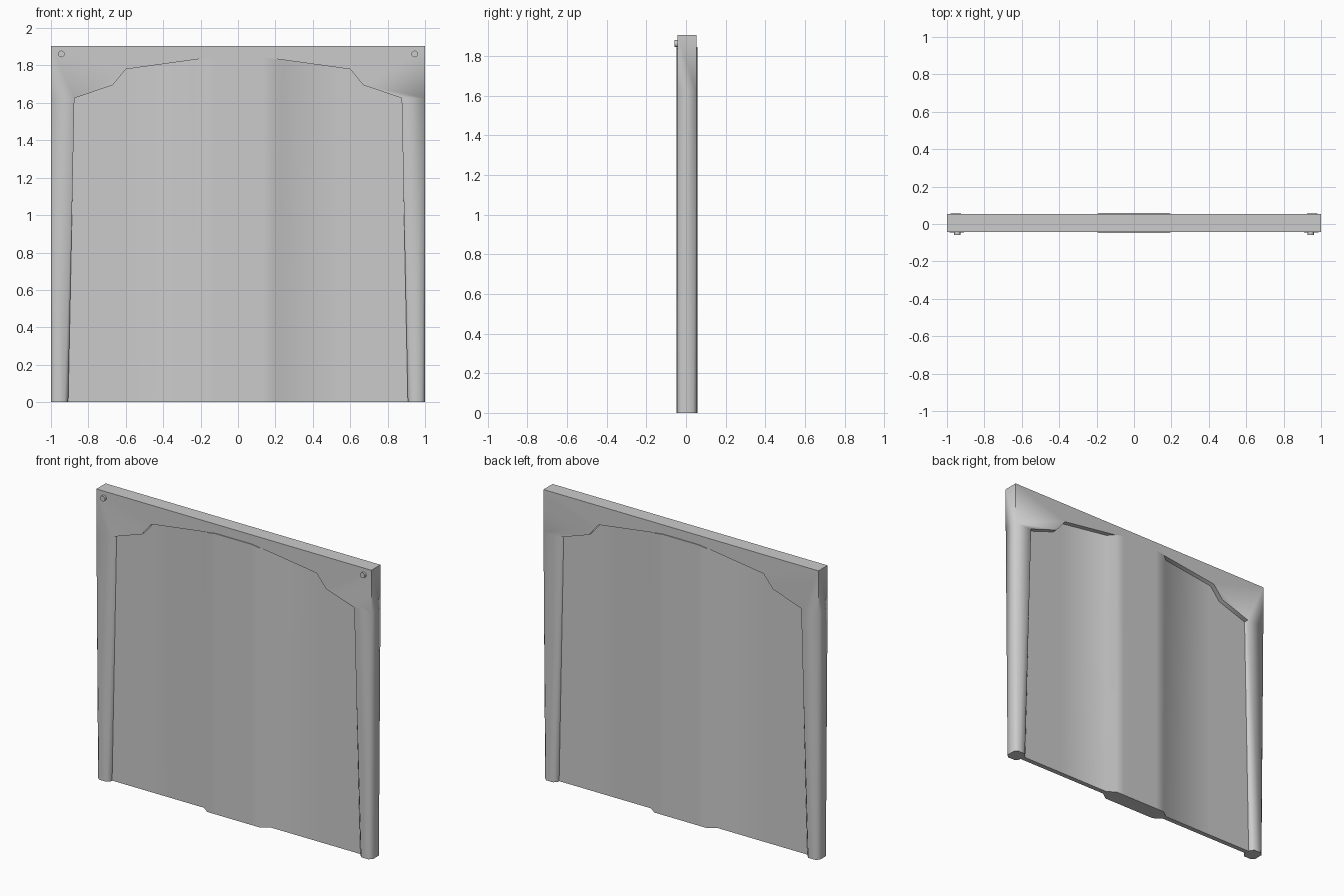
import bpy, bmesh, math
from mathutils import Matrix

if "Cube" in bpy.data.objects:
    bpy.data.objects.remove(bpy.data.objects["Cube"])

YC = 0.005          # mid-plane of the slab
H = 0.0475          # half thickness of the frame
HALF_ARCH = [(0.875, 1.625), (0.67, 1.695), (0.6, 1.78), (0.13, 1.845)]


def finish(bm, name, angle):
    bmesh.ops.remove_doubles(bm, verts=bm.verts, dist=1e-5)
    bmesh.ops.recalc_face_normals(bm, faces=bm.faces)
    me = bpy.data.meshes.new(name)
    bm.to_mesh(me)
    bm.free()
    ob = bpy.data.objects.new(name, me)
    bpy.context.collection.objects.link(ob)
    bpy.ops.object.select_all(action='DESELECT')
    ob.select_set(True)
    bpy.context.view_layer.objects.active = ob
    bpy.ops.object.shade_smooth_by_angle(angle=math.radians(angle))
    return ob


def loft(bm, a, b):
    n = len(a)
    for i in range(n):
        j = (i + 1) % n
        bm.faces.new((a[i], a[j], b[j], b[i]))


# Frame header: arched plate above the legs (undersides left open for the legs)
bm = bmesh.new()
arch = HALF_ARCH + [(-x, z) for x, z in reversed(HALF_ARCH)]
outline = arch + [(-1, 1.625), (-1, 1.905), (1, 1.905), (1, 1.625)]
front = [bm.verts.new((x, YC - H, z)) for x, z in outline]
back = [bm.verts.new((x, YC + H, z)) for x, z in outline]
bm.faces.new(front)
bm.faces.new(back)
n = len(outline)
for i in range(n):
    j = (i + 1) % n
    if outline[i][1] == outline[j][1] == 1.625:
        continue
    bm.faces.new((front[i], front[j], back[j], back[i]))


# Frame legs: square at the top, easing to a chamfered section at the foot
def leg_ring(bm, s, inner, h, c, z):
    ring = []
    for x, y, cx, cy in ((inner, -h, c, 0), (1, -h, -c, 0), (1, -h, 0, c), (1, h, 0, -c),
                         (1, h, -c, 0), (inner, h, c, 0), (inner, h, 0, -c), (inner, -h, 0, c)):
        ring.append(bm.verts.new((s * (x + cx), YC + y + cy, z)))
    return ring


for s in (-1, 1):
    foot = leg_ring(bm, s, 0.908, 0.05, 0.02, 0)
    top = leg_ring(bm, s, 0.875, H, 0, 1.625)
    loft(bm, foot, top)
    bm.faces.new(foot)
finish(bm, "frame", 50)

# Recessed panel with a raised band down the middle on both sides
# columns: x at foot, x at top, top z, half thickness
half = [(0.91, 0.876, 1.625, 0.016), (0.67, 0.67, 1.695, 0.016), (0.6, 0.6, 1.78, 0.016),
        (0.24, 0.24, 1.83, 0.016), (0.19, 0.19, 1.837, 0.053), (0.13, 0.13, 1.845, 0.053)]
cols = [(-a, -b, z, t) for a, b, z, t in half] + half[::-1]
bm = bmesh.new()
rings = []
for xf, xt, z, t in cols:
    rings.append([bm.verts.new(p) for p in ((xf, YC - t, 0), (xt, YC - t, z),
                                            (xt, YC + t, z), (xf, YC + t, 0))])
for a, b in zip(rings, rings[1:]):
    loft(bm, a, b)
bm.faces.new(rings[0])
bm.faces.new(rings[-1])
finish(bm, "panel", 40)

# Small round studs at the upper front corners
for side, s in (("left", -1), ("right", 1)):
    bm = bmesh.new()
    bmesh.ops.create_cone(bm, cap_ends=True, segments=12, radius1=0.018, radius2=0.018, depth=0.02,
                          matrix=Matrix.Translation((s * 0.945, -0.048, 1.862))
                          @ Matrix.Rotation(math.pi / 2, 4, 'X'))
    finish(bm, side + "_stud", 40)
